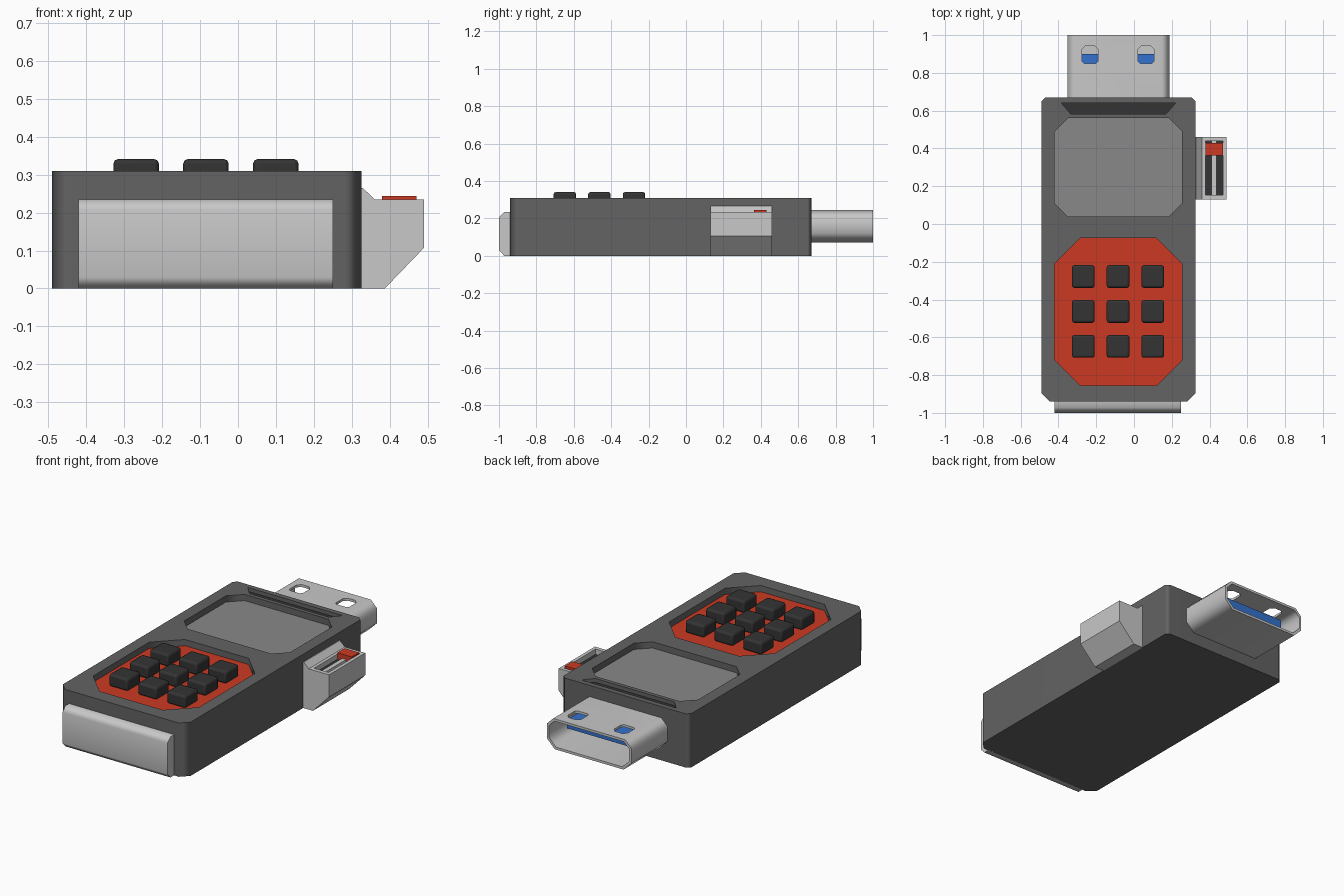
import bpy, bmesh, math

if "Cube" in bpy.data.objects:
    bpy.data.objects.remove(bpy.data.objects["Cube"])


def material(name, rgb):
    m = bpy.data.materials.new(name)
    m.diffuse_color = (*rgb, 1)
    m.use_nodes = True
    m.node_tree.nodes["Principled BSDF"].inputs["Base Color"].default_value = m.diffuse_color
    return m


DARK = material("dark grey case", (0.125, 0.125, 0.125))
SCREEN = material("screen grey", (0.25, 0.25, 0.25))
METAL = material("light grey metal", (0.58, 0.58, 0.58))
RED = material("red", (0.60, 0.042, 0.016))
BLACK = material("near black", (0.034, 0.034, 0.034))
BLUE = material("blue", (0.035, 0.165, 0.62))

CX = -0.0825   # centre line of case, plug and keys


def octagon(a0, a1, b0, b1, c, d=None):
    """Rectangle with cut corners: c at the low-b side, d at the high-b side."""
    d = c if d is None else d
    return [(a0 + c, b0), (a1 - c, b0), (a1, b0 + c), (a1, b1 - d),
            (a1 - d, b1), (a0 + d, b1), (a0, b1 - d), (a0, b0 + c)]


def rect(a0, a1, b0, b1):
    return [(a0, b0), (a1, b0), (a1, b1), (a0, b1)]


def prism(name, profile, lo, hi, mat, axis="z"):
    """Extrude a 2D profile along an axis."""
    place = {"z": lambda a, b, h: (a, b, h),
             "y": lambda a, b, h: (a, h, b),
             "x": lambda a, b, h: (h, a, b)}[axis]
    bm = bmesh.new()
    low = [bm.verts.new(place(a, b, lo)) for a, b in profile]
    high = [bm.verts.new(place(a, b, hi)) for a, b in profile]
    bm.faces.new(low)
    bm.faces.new(high)
    n = len(profile)
    for i in range(n):
        j = (i + 1) % n
        bm.faces.new((low[i], low[j], high[j], high[i]))
    bmesh.ops.recalc_face_normals(bm, faces=bm.faces)
    me = bpy.data.meshes.new(name)
    bm.to_mesh(me)
    bm.free()
    me.materials.append(mat)
    ob = bpy.data.objects.new(name, me)
    bpy.context.collection.objects.link(ob)
    return ob


def activate(ob):
    bpy.ops.object.select_all(action="DESELECT")
    ob.select_set(True)
    bpy.context.view_layer.objects.active = ob


def cut(ob, *cutters):
    """Subtract the cutters and remove them."""
    for c in cutters:
        mod = ob.modifiers.new("cut", "BOOLEAN")
        mod.operation = "DIFFERENCE"
        mod.solver = "EXACT"
        mod.object = c
        activate(ob)
        bpy.ops.object.modifier_apply(modifier=mod.name)
        bpy.data.objects.remove(c)


def smooth(ob):
    activate(ob)
    bpy.ops.object.shade_smooth_by_angle(angle=math.radians(50))
    mod = ob.modifiers.new("weighted", "WEIGHTED_NORMAL")
    mod.keep_sharp = True


# Case with two octagonal recesses and a slanted notch
case = prism("case", octagon(-0.49, 0.325, -0.94, 0.67, 0.044, 0.02), 0, 0.31, DARK)
screen_shape = octagon(-0.42, 0.255, 0.04, 0.56, 0.07)
keypad_shape = octagon(-0.42, 0.255, -0.855, -0.075, 0.135)
notch_shape = [(-0.335, 0.583), (0.17, 0.583), (0.22, 0.64), (-0.385, 0.64)]
cut(case,
    prism("screen_cutter", screen_shape, 0.27, 0.4, DARK),
    prism("keypad_cutter", keypad_shape, 0.27, 0.4, DARK),
    prism("notch_cutter", notch_shape, 0.285, 0.4, DARK))
smooth(case)
prism("screen", screen_shape, 0.268, 0.274, SCREEN)
prism("keypad_panel", keypad_shape, 0.268, 0.274, RED)
prism("notch_floor", notch_shape, 0.283, 0.288, BLACK)

# Nine keys
for row in range(3):
    for col in range(3):
        x = CX - 0.002 + (col - 1) * 0.184
        y = -0.463 + (row - 1) * 0.185
        key = prism(f"key_{row}_{col}", rect(x - 0.06, x + 0.06, y - 0.06, y + 0.06),
                    0.27, 0.341, BLACK)
        bev = key.modifiers.new("bevel", "BEVEL")
        bev.width = 0.012
        bev.segments = 2
        smooth(key)

# Front end plate
plate = prism("front_plate", [(-0.93, 0), (-0.972, 0), (-1, 0.03), (-1, 0.207),
                              (-0.972, 0.235), (-0.93, 0.235)],
              -0.42, 0.25, METAL, "x")
smooth(plate)

# Hollow plug shell with two windows, and the tongue inside
plug = prism("plug_shell", octagon(-0.352, 0.187, 0.07, 0.245, 0.05, 0.04), 0.66, 1.0, METAL, "y")
cut(plug, prism("plug_cavity", octagon(-0.338, 0.173, 0.084, 0.231, 0.044, 0.034),
                0.68, 1.1, METAL, "y"))
for s in (-1, 1):
    x = CX - 0.002 + s * 0.148
    cut(plug, prism("window_cutter", octagon(x - 0.043, x + 0.043, 0.85, 0.945, 0.012, 0.02),
                    0.2, 0.3, METAL))
smooth(plug)
prism("plug_tongue", rect(CX - 0.21, CX + 0.21, 0.155, 0.205), 0.675, 0.9, BLUE, "y")

# Side switch housing with slot, rail and sliding button
housing = prism("switch_housing", [(0.31, 0.265), (0.329, 0.265), (0.36, 0.235), (0.49, 0.235),
                                   (0.49, 0.107), (0.387, 0), (0.31, 0)],
                0.13, 0.46, METAL, "y")
cut(housing, prism("slot_cutter", rect(0.378, 0.47, 0.153, 0.44), 0.2, 0.3, METAL))
prism("slot_floor", rect(0.378, 0.47, 0.153, 0.44), 0.198, 0.205, BLACK)
prism("slot_rail", rect(0.41, 0.436, 0.153, 0.44), 0.2, 0.22, METAL)
prism("switch_button", rect(0.379, 0.471, 0.363, 0.43), 0.2, 0.244, RED)
